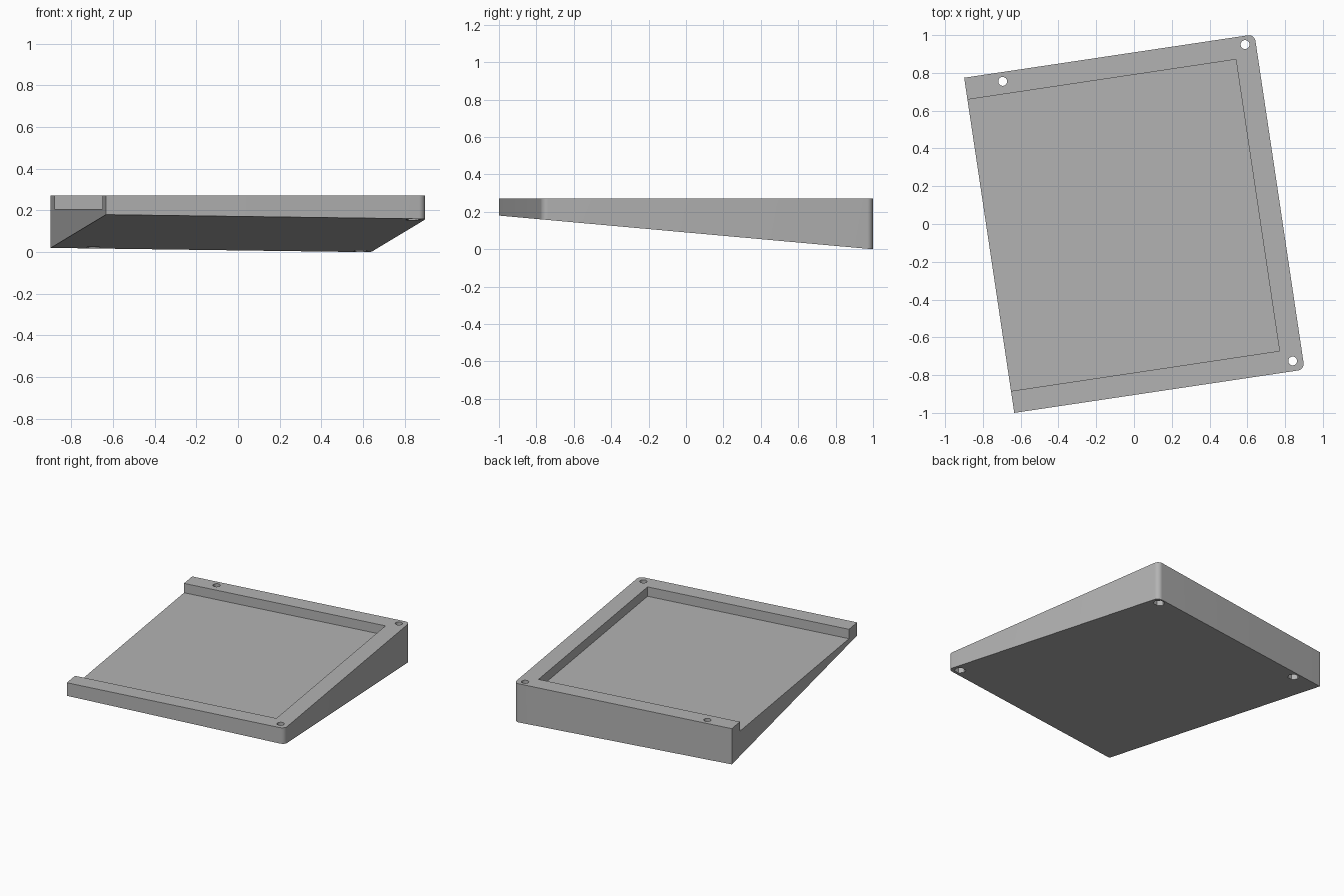
import bpy, bmesh, math
from mathutils import Matrix, Vector

cube = bpy.data.objects.get("Cube")
if cube:
    bpy.data.objects.remove(cube, do_unlink=True)

TURN = math.radians(8.5)
HALF_W, HALF_D, TOP = 0.777, 0.897, 0.272
CORNER, SLOPE = 0.035, 0.09
SHIFT = Matrix.Translation((0.002, 0.002, 0)) @ Matrix.Rotation(TURN, 4, 'Z')

grey = bpy.data.materials.new("plain_grey")
grey.use_nodes = True
colour = (0.45, 0.45, 0.45, 1)
grey.diffuse_color = colour
grey.node_tree.nodes["Principled BSDF"].inputs["Base Color"].default_value = colour


def prism(name, points, low, high):
    """Extrude an outline of points; low may depend on the point."""
    bm = bmesh.new()
    bottom = [bm.verts.new((p.x, p.y, low(p))) for p in points]
    top = [bm.verts.new((p.x, p.y, high)) for p in points]
    bm.faces.new(bottom[::-1])
    bm.faces.new(top)
    n = len(points)
    for i in range(n):
        j = (i + 1) % n
        bm.faces.new((bottom[i], bottom[j], top[j], top[i]))
    mesh = bpy.data.meshes.new(name)
    bm.to_mesh(mesh)
    bm.free()
    mesh.materials.append(grey)
    obj = bpy.data.objects.new(name, mesh)
    bpy.context.collection.objects.link(obj)
    return obj


def arc(cx, cy, radius, start, end, steps):
    return [Vector((cx + radius * math.cos(a), cy + radius * math.sin(a), 0))
            for a in (start + (end - start) * i / steps for i in range(steps + 1))]


def turned(points):
    return [SHIFT @ p for p in points]


# Wedge body: flat top, sloping underside, two rounded corners
x, y = HALF_W - CORNER, HALF_D - CORNER
outline = [Vector((-HALF_W, -HALF_D, 0))]
outline += arc(x, -y, CORNER, -math.pi / 2, 0, 8)
outline += arc(x, y, CORNER, 0, math.pi / 2, 8)
outline += [Vector((-HALF_W, HALF_D, 0))]
body = prism("wedge_tray", turned(outline), lambda p: SLOPE * (1 - p.y), TOP)

# Shallow recess, open on one side
recess = [Vector(c) for c in ((-1, -0.78, 0), (0.66, -0.78, 0),
                              (0.66, 0.78, 0), (-1, 0.78, 0))]
cutters = [prism("recess_cutter", turned(recess), lambda p: 0.206, 0.5)]

# Screw holes with hexagonal pockets underneath
for hx, hy in ((-0.695, 0.755), (0.588, 0.95), (0.84, -0.725)):
    cutters.append(prism("screw_hole_cutter",
                         arc(hx, hy, 0.0235, 0, math.tau, 24)[:-1], lambda p: -0.2, 0.5))
    cutters.append(prism("nut_pocket_cutter",
                         arc(hx, hy, 0.038, TURN, TURN + math.tau, 6)[:-1], lambda p: -0.2, 0.21))

bpy.context.view_layer.objects.active = body
for cutter in cutters:
    cutter.hide_render = True
    mod = body.modifiers.new(cutter.name, 'BOOLEAN')
    mod.operation, mod.solver, mod.object = 'DIFFERENCE', 'EXACT', cutter
    bpy.ops.object.modifier_apply(modifier=mod.name)
for cutter in cutters:
    bpy.data.objects.remove(cutter, do_unlink=True)

bpy.ops.object.select_all(action='DESELECT')
body.select_set(True)
bpy.ops.object.shade_smooth_by_angle(angle=math.radians(30))
